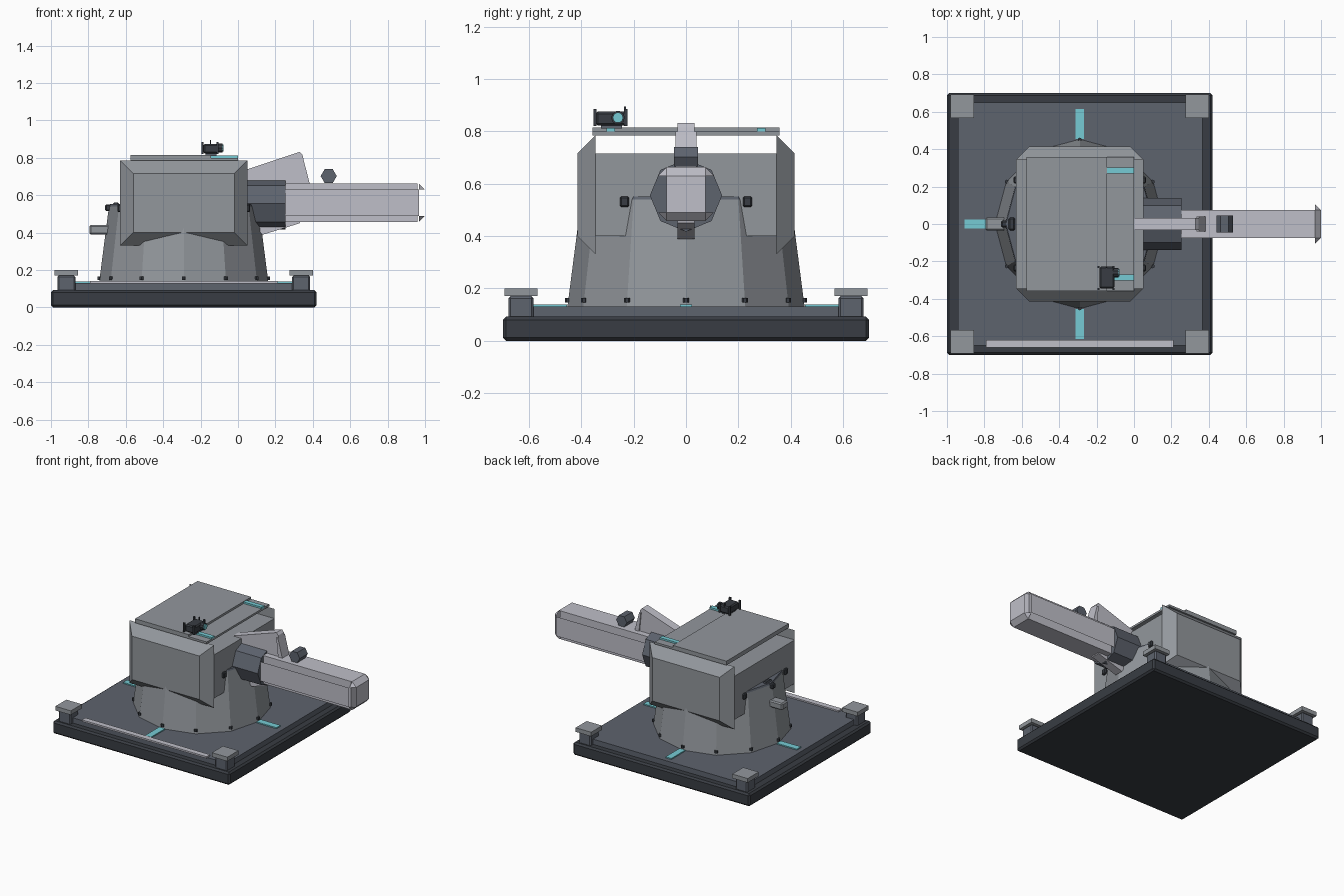
import bpy, bmesh, math
from mathutils import Matrix, Vector

old = bpy.data.objects.get("Cube")
if old:
    bpy.data.objects.remove(old)


def material(name, rgb):
    m = bpy.data.materials.new(name)
    m.use_nodes = True
    colour = (*rgb, 1)
    m.diffuse_color = colour
    m.node_tree.nodes["Principled BSDF"].inputs["Base Color"].default_value = colour
    return m


DARK = material("dark charcoal", (0.04, 0.046, 0.056))
SLATE = material("slate grey", (0.11, 0.125, 0.155))
GREY = material("armour grey", (0.29, 0.31, 0.335))
LIGHT = material("pale grey", (0.52, 0.52, 0.58))
CYAN = material("cyan", (0.18, 0.6, 0.66))
CX = -0.29  # turret axis


def finish(name, bm, mat):
    bmesh.ops.recalc_face_normals(bm, faces=bm.faces)
    me = bpy.data.meshes.new(name)
    bm.to_mesh(me)
    bm.free()
    me.materials.append(mat)
    ob = bpy.data.objects.new(name, me)
    bpy.context.collection.objects.link(ob)
    return ob


def box(name, x, y, z, mat, bevel=0.0, drop=None):
    """Box from ranges; drop(normal) removes faces of the bevelled box."""
    bm = bmesh.new()
    bmesh.ops.create_cube(bm, size=1)
    for v in bm.verts:
        v.co = [r[0] if c < 0 else r[1] for c, r in zip(v.co, (x, y, z))]
    if bevel:
        bmesh.ops.bevel(bm, geom=bm.edges[:], offset=bevel, segments=1, affect='EDGES')
    if drop:
        bm.normal_update()
        gone = [f for f in bm.faces if drop(f.normal)]
        bmesh.ops.delete(bm, geom=gone, context='FACES')
    return finish(name, bm, mat)


def cone(name, centre, r1, r2, depth, sides, mat, axis='Z', spin=0.0):
    bm = bmesh.new()
    bmesh.ops.create_cone(bm, cap_ends=True, segments=sides, radius1=r1, radius2=r2, depth=depth)
    turn = {'X': Matrix.Rotation(math.pi / 2, 4, 'Y'),
            'Y': Matrix.Rotation(math.pi / 2, 4, 'X'), 'Z': Matrix()}[axis]
    bmesh.ops.transform(bm, verts=bm.verts,
                        matrix=Matrix.Translation(centre) @ turn @ Matrix.Rotation(spin, 4, 'Z'))
    return finish(name, bm, mat)


def plate(name, profile, y0, y1, mat):
    """Extrude an x-z profile along y."""
    bm = bmesh.new()
    f = bm.faces.new([bm.verts.new((px, y0, pz)) for px, pz in profile])
    ext = bmesh.ops.extrude_face_region(bm, geom=[f])["geom"]
    verts = [e for e in ext if isinstance(e, bmesh.types.BMVert)]
    bmesh.ops.translate(bm, verts=verts, vec=(0, y1 - y0, 0))
    return finish(name, bm, mat)


# Base and deck
box("base", (-1, 0.42), (-0.7, 0.7), (0.0, 0.092), DARK, 0.012)
box("deck", (-0.94, 0.365), (-0.65, 0.65), (0.085, 0.13), SLATE)
box("deck_strip", (-0.79, 0.21), (-0.66, -0.62), (0.128, 0.14), LIGHT)

# Corner posts with caps
for px, sx in ((-0.918, "right"), (0.338, "left")):
    for py, sy in ((-0.63, "front"), (0.63, "back")):
        box(f"{sy}_{sx}_post", (px - 0.048, px + 0.048), (py - 0.048, py + 0.048),
            (0.08, 0.17), SLATE, 0.008)
        box(f"{sy}_{sx}_cap", (px - 0.062, px + 0.062), (py - 0.063, py + 0.063),
            (0.17, 0.2), GREY)

# Deck marker bars
for i in range(4):
    a = i * math.pi / 2
    d = Vector((math.cos(a), math.sin(a)))
    mid = Vector((CX, 0)) + d * 0.535
    hx, hy = (0.08, 0.023) if i % 2 == 0 else (0.023, 0.08)
    box(f"deck_marker_{i + 1}", (mid.x - hx, mid.x + hx), (mid.y - hy, mid.y + hy),
        (0.128, 0.138), CYAN)

# Pedestal, rim and bolts
cone("pedestal", (CX, 0, 0.335), 0.453, 0.4, 0.41, 12, GREY)
cone("pedestal_rim", (CX, 0, 0.546), 0.4, 0.395, 0.012, 12, SLATE)
for i in range(12):
    a = i * math.pi / 6
    bx, by = CX + 0.45 * math.cos(a), 0.45 * math.sin(a)
    cone(f"pedestal_bolt_{i + 1}", (bx, by, 0.155), 0.012, 0.012, 0.018, 6, DARK)
for px in (-0.62, 0.04):
    for py in (-0.235, 0.235):
        box("rim_knob", (px - 0.025, px + 0.025), (py - 0.018, py + 0.018), (0.51, 0.552), DARK, 0.006)

# Turret body: core with chamfered side armour
box("turret_core", (-0.63, 0.05), (-0.345, 0.345), (0.4, 0.715), GREY)
for s, side in ((-1, "front"), (1, "back")):
    bm = bmesh.new()
    bmesh.ops.create_cube(bm, size=1)
    for v in bm.verts:
        outer = v.co.y > 0
        x0, x1, z0, z1 = (-0.56, -0.02, 0.4, 0.715) if outer else (-0.63, 0.05, 0.33, 0.785)
        v.co = (x0 if v.co.x < 0 else x1, s * (0.415 if outer else 0.345), z0 if v.co.z < 0 else z1)
    finish(side + "_armour", bm, GREY)
box("roof", (-0.575, -0.0), (-0.358, 0.358), (0.785, 0.8), GREY)
box("roof_top", (-0.575, -0.145), (-0.358, 0.358), (0.795, 0.815), GREY)
for py in (-0.287, 0.287):
    box("roof_marker", (-0.145, 0.0), (py - 0.016, py + 0.016), (0.797, 0.812), CYAN)

# Rear fittings
box("rear_box", (-0.795, -0.62), (-0.035, 0.035), (0.39, 0.44), GREY, 0.008)
box("rear_connector", (-0.71, -0.62), (-0.018, 0.018), (0.515, 0.55), DARK, 0.006)
box("rear_connector_head", (-0.67, -0.635), (-0.035, 0.035), (0.505, 0.56), DARK, 0.008)

# Roof sensor
box("sensor_body", (-0.185, -0.105), (-0.345, -0.228), (0.822, 0.875), DARK, 0.008)
box("sensor_foot", (-0.175, -0.115), (-0.325, -0.245), (0.81, 0.825), SLATE)
cone("sensor_hood", (-0.098, -0.26, 0.852), 0.026, 0.026, 0.03, 10, DARK, 'X')
cone("sensor_lens", (-0.081, -0.26, 0.852), 0.02, 0.02, 0.008, 10, CYAN, 'X')
for px in (-0.19, -0.11):
    for py in (-0.347, -0.23):
        box("sensor_corner", (px - 0.006, px + 0.006), (py - 0.006, py + 0.006), (0.82, 0.885), DARK)
box("sensor_aerial", (-0.15, -0.144), (-0.236, -0.23), (0.87, 0.895), DARK)

# Gun mantlet and barrel shroud
cone("mantlet", (0.14, 0, 0.555), 0.138, 0.138, 0.23, 8, SLATE, 'X')
box("barrel_core", (0.2, 0.96), (-0.074, 0.074), (0.458, 0.662), LIGHT)


def open_edge(n):
    # long chamfers, upright end chamfers and the inner end are left open
    ax, ay, az = (abs(c) for c in n)
    long_edge = ax < 0.1 and ay > 0.1 and az > 0.1
    end_edge = az < 0.1 and ax > 0.1 and ay > 0.1
    return long_edge or end_edge or n.x < -0.1


box("barrel_shroud", (0.22, 1.0), (-0.107, 0.107), (0.457, 0.663), LIGHT, 0.033, open_edge)

# Raised arm above the mantlet and the knob on the barrel
plate("arm", [(-0.02, 0.715), (0.33, 0.832), (0.345, 0.815), (0.38, 0.66),
              (0.33, 0.45), (0.13, 0.388), (0.04, 0.5)], -0.032, 0.032, LIGHT)
plate("arm_end", [(0.335, 0.8), (0.348, 0.8), (0.385, 0.655), (0.35, 0.655)], -0.04, 0.04, LIGHT)
cone("barrel_knob", (0.485, 0, 0.702), 0.043, 0.043, 0.092, 6, SLATE, 'Y', math.pi / 6)
